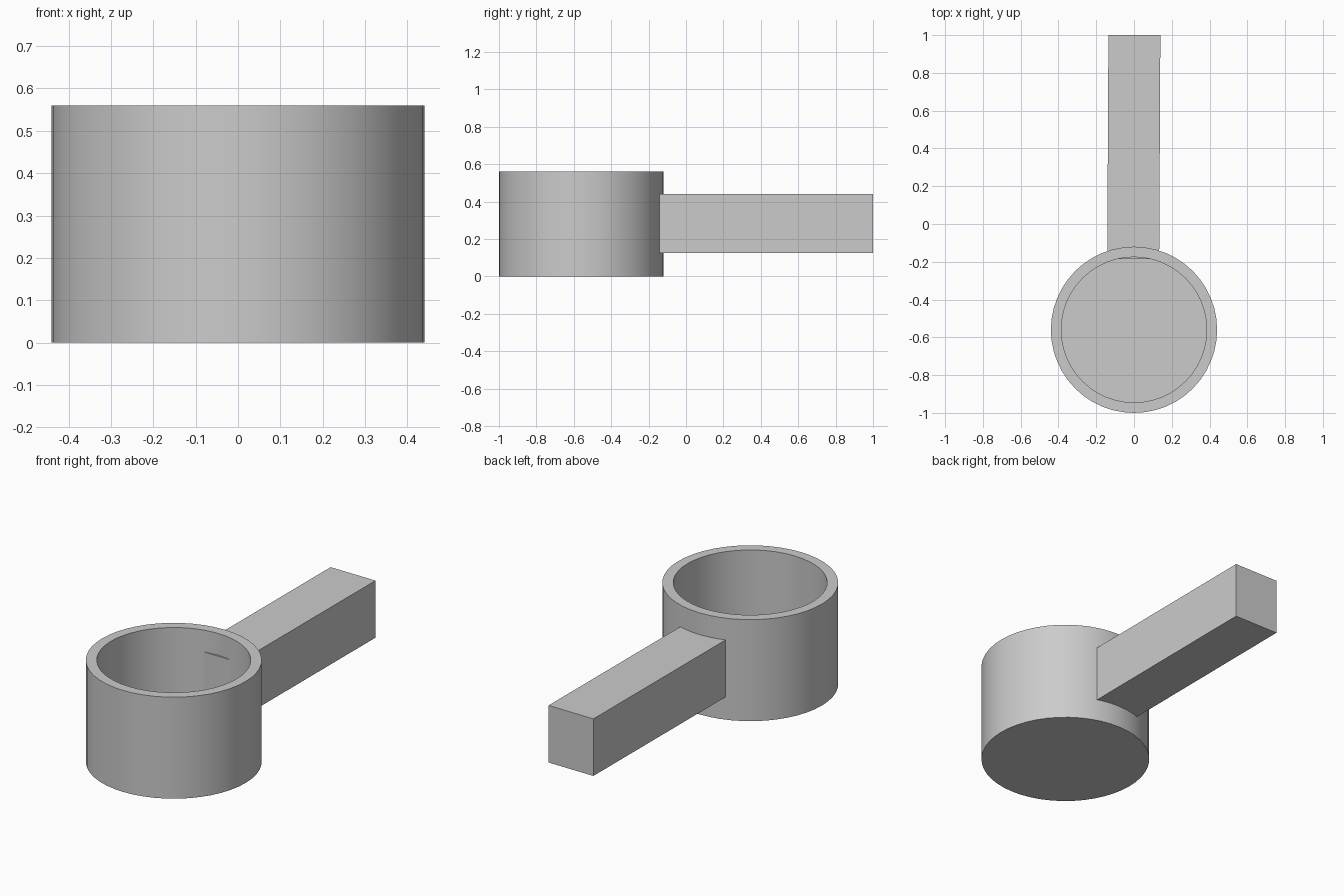
import bpy, bmesh, math
from mathutils import Matrix

cube = bpy.data.objects.get("Cube")
if cube:
    bpy.data.objects.remove(cube, do_unlink=True)

SEGMENTS = 48
CUP_Y = -0.56

# Single plain grey
grey = bpy.data.materials.new("grey")
grey.use_nodes = True
grey.diffuse_color = (0.6, 0.6, 0.6, 1)
grey.node_tree.nodes["Principled BSDF"].inputs["Base Color"].default_value = (0.6, 0.6, 0.6, 1)


def add_object(name, bm):
    bmesh.ops.recalc_face_normals(bm, faces=bm.faces)
    mesh = bpy.data.meshes.new(name)
    bm.to_mesh(mesh)
    bm.free()
    mesh.materials.append(grey)
    obj = bpy.data.objects.new(name, mesh)
    bpy.context.collection.objects.link(obj)
    return obj


# Cup: radius and height of each ring, from the base up the outside and down the inside
profile = [(0.44, 0.0), (0.44, 0.56), (0.385, 0.56), (0.385, 0.055)]
bm = bmesh.new()
rings = []
for r, z in profile:
    rings.append([bm.verts.new((r * math.cos(a), r * math.sin(a), z))
                  for a in (2 * math.pi * i / SEGMENTS for i in range(SEGMENTS))])
for low, high in zip(rings, rings[1:]):
    for i in range(SEGMENTS):
        j = (i + 1) % SEGMENTS
        bm.faces.new((low[i], low[j], high[j], high[i]))
bm.faces.new(rings[0])    # underside
bm.faces.new(rings[-1])   # inner floor
cup = add_object("cup", bm)
cup.location.y = CUP_Y

# Handle: square bar pushed just through the cup wall, turned very slightly
bm = bmesh.new()
bmesh.ops.create_cube(bm, size=1, matrix=Matrix.Diagonal((0.275, 1.185, 0.315, 1)))
handle = add_object("handle", bm)
handle.location = (-0.001, 0.4075, 0.2825)
handle.rotation_euler.z = math.radians(-0.3)

# Smooth round walls, crisp rims
bpy.ops.object.select_all(action='DESELECT')
cup.select_set(True)
bpy.context.view_layer.objects.active = cup
bpy.ops.object.shade_smooth_by_angle(angle=math.radians(30))
